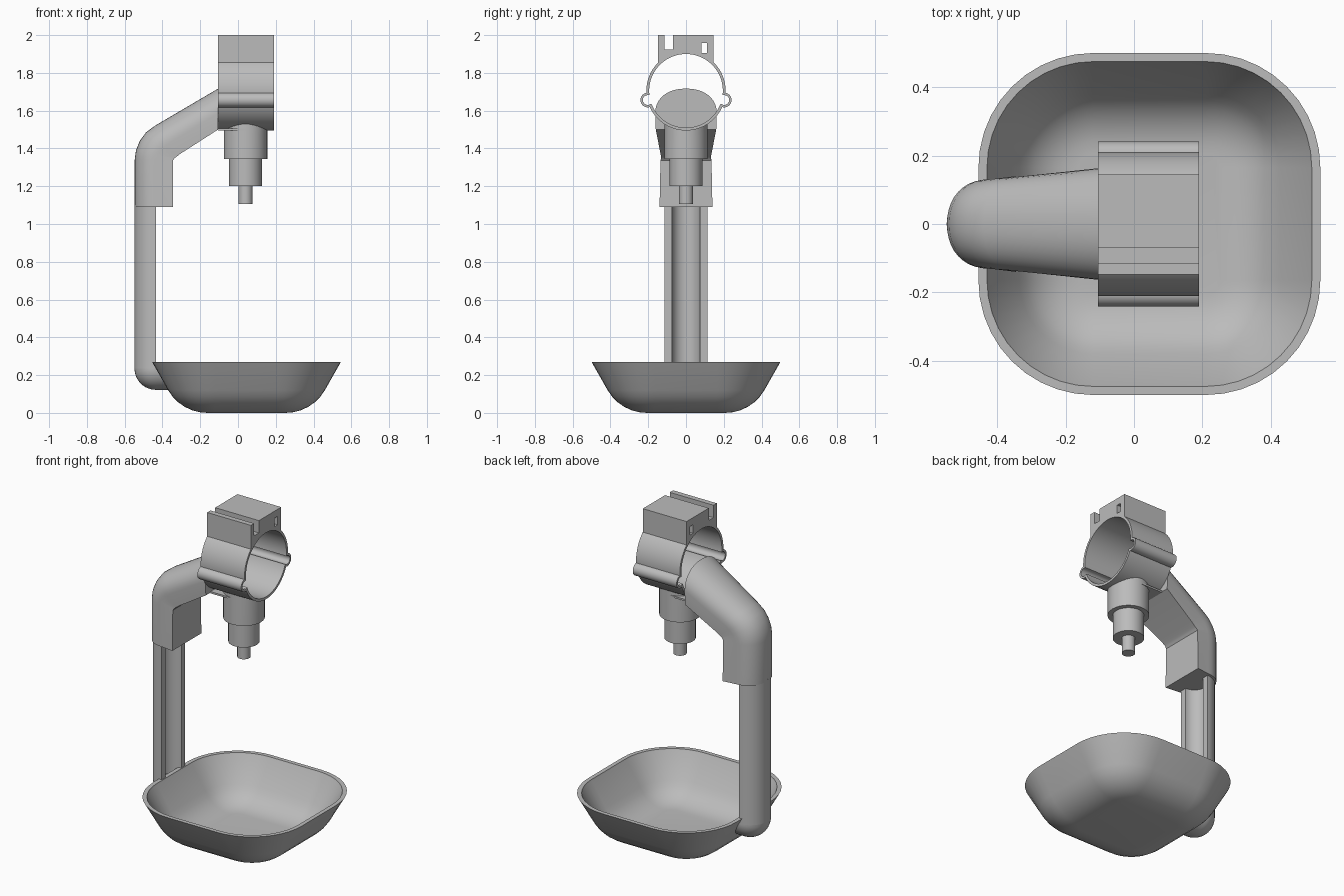
import bpy, bmesh, math

cube = bpy.data.objects.get("Cube")
if cube:
    bpy.data.objects.remove(cube, do_unlink=True)

mat = bpy.data.materials.new("grey_plastic")
mat.use_nodes = True
GREY = (0.5, 0.5, 0.5, 1)
mat.diffuse_color = GREY
mat.node_tree.nodes["Principled BSDF"].inputs["Base Color"].default_value = GREY


def loft(name, rings, cap_start=True, cap_end=True, angle=35):
    """Skin a list of closed rings that have equal point counts."""
    bm = bmesh.new()
    vs = [[bm.verts.new(p) for p in ring] for ring in rings]
    n = len(rings[0])
    for a, b in zip(vs, vs[1:]):
        for i in range(n):
            j = (i + 1) % n
            bm.faces.new((a[i], a[j], b[j], b[i]))
    if cap_start:
        bm.faces.new(vs[0][::-1])
    if cap_end:
        bm.faces.new(vs[-1])
    bmesh.ops.recalc_face_normals(bm, faces=bm.faces)
    me = bpy.data.meshes.new(name)
    bm.to_mesh(me)
    bm.free()
    me.materials.append(mat)
    ob = bpy.data.objects.new(name, me)
    bpy.context.collection.objects.link(ob)
    bpy.ops.object.select_all(action='DESELECT')
    ob.select_set(True)
    bpy.context.view_layer.objects.active = ob
    bpy.ops.object.shade_smooth_by_angle(angle=math.radians(angle))
    return ob


def arc(cu, cv, r, a0, a1, n):
    return [(cu + r * math.cos(math.radians(a0 + (a1 - a0) * i / n)),
             cv + r * math.sin(math.radians(a0 + (a1 - a0) * i / n))) for i in range(n + 1)]


CLAMP_X = (-0.105, 0.19)


def prism(name, yz):
    """Extrude a y-z outline along the clamp's length."""
    return loft(name, [[(x, y, z) for y, z in yz] for x in CLAMP_X])


def band(name, cy, cz, r_in, r_out, a0, a1, n):
    prism(name, arc(cy, cz, r_out, a0, a1, n) + arc(cy, cz, r_in, a1, a0, n))


def rect(name, y0, y1, z0, z1):
    prism(name, [(y0, z0), (y1, z0), (y1, z1), (y0, z1)])


# Bowl: rounded-square rings following the outer wall, rim and inner wall
def rounded_square(h, z):
    r = max(h - 0.165, 0.03)
    c = h - r
    pts = []
    for k, (sx, sy) in enumerate(((1, 1), (-1, 1), (-1, -1), (1, -1))):
        pts += arc(0.045 + sx * c, sy * c, r, 90 * k, 90 * k + 90, 10)
    return [(x, y, z) for x, y in pts]


outer = [(0.207 + 0.24 * math.sin(math.radians(a)), 0.24 * (1 - math.cos(math.radians(a))))
         for a in range(0, 61, 10)]
inner = [(0.207 + 0.2 * math.sin(math.radians(a)), 0.022 + 0.2 * (1 - math.cos(math.radians(a))))
         for a in range(60, -1, -10)]
loft("bowl", [rounded_square(h, z) for h, z in
              outer + [(0.5, 0.27), (0.475, 0.27), (0.472, 0.262)] + inner], angle=30)

# Upright: half-round channel open towards the bowl
TX, TR, TZ = -0.435, 0.113, 0.235
section = arc(TX, 0, TR, 90, 270, 20) + arc(TX, 0, 0.075, 270, 90, 20)
loft("upright_channel", [[(x, y, z) for x, y in section] for z in (TZ, 1.1)])

# Rounded foot of the upright, running into the bowl wall
foot = []
for a in range(0, 91, 10):
    c, s = math.cos(math.radians(a)), math.sin(math.radians(a))
    foot.append([(TX - u * c, y, TZ - u * s)
                 for y, u in arc(0, 0, TR, 0, 180, 20)])
foot.append([(-0.445 + (0.27 - (TZ - u)) * 0.577, y, TZ - u)
             for y, u in arc(0, 0, TR, 0, 180, 20)])
loft("upright_foot", foot)


# Arm: round-backed, flat-fronted section bending up to the clamp
def arm_ring(bx, bz, fx, fz, w_back, w_front):
    pts = [(1.0, w_front)]
    for i in range(21):
        t = math.pi * i / 20
        c, s = math.cos(t), math.sin(t)
        pts.append((0.6 * (1 - s ** 0.92),
                    w_back * math.copysign(abs(c) ** 0.92, c)))
    pts.append((1.0, -w_front))
    return [(bx + (fx - bx) * d, y, bz + (fz - bz) * d) for d, y in pts]


loft("arm", [arm_ring(*p) for p in (
    (-0.547, 1.09, -0.345, 1.09, 0.13, 0.14),
    (-0.547, 1.34, -0.345, 1.335, 0.13, 0.135),
    (-0.54, 1.39, -0.338, 1.345, 0.131, 0.133),
    (-0.52, 1.44, -0.33, 1.353, 0.132, 0.132),
    (-0.487, 1.485, -0.32, 1.36, 0.134, 0.133),
    (-0.44, 1.52, -0.305, 1.372, 0.136, 0.135),
    (-0.105, 1.717, -0.105, 1.5, 0.163, 0.16))], angle=30)

# Clamp ring: two arcs joined by hollow ears
CZ, RI, RO = 1.705, 0.195, 0.21
EAR = 13.5
band("clamp_upper_ring", 0, CZ, RI, RO, -EAR + 7, 180 + EAR - 7, 48)
band("clamp_lower_ring", 0, CZ, RI, RO, 180 + EAR + 7, 360 - EAR - 7, 40)
for side, mid in (("left", -EAR), ("right", 180 + EAR)):
    band("clamp_ear_" + side,
         0.208 * math.cos(math.radians(mid)), CZ + 0.208 * math.sin(math.radians(mid)),
         0.026, 0.039, mid - 108, mid + 108, 18)


# Clamp top: block with a through slot, and a separate front tab
def on_ring(y):
    return (y, CZ + math.sqrt(0.2025 ** 2 - y * y))


def ring_block(name, y0, y1, top):
    prism(name, [on_ring(y0 + (y1 - y0) * i / 10) for i in range(11)] + [(y1, top), (y0, top)])


ring_block("clamp_block", -0.07, 0.082, 2.0)
ring_block("clamp_block_slot_base", 0.082, 0.11, 1.905)
rect("clamp_block_slot_top", 0.082, 0.11, 1.957, 2.0)
ring_block("clamp_block_back", 0.11, 0.145, 2.0)
ring_block("clamp_slot_floor", -0.115, -0.07, 1.925)
ring_block("clamp_tab", -0.147, -0.115, 2.0)

# Small ledge between the arm and the valve
loft("valve_ledge", [[(x, y, z) for x, y in ((-0.105, -0.115), (0.04, -0.115),
                                            (0.04, 0.115), (-0.105, 0.115))]
                     for z in (1.495, 1.506)])

# Valve: stepped cylinders under the clamp, the top one shaped to the ring
VX = 0.04


def circle(r):
    return arc(VX, 0, r, 0, 348.75, 31)


loft("valve_body", [[(x, y, 1.345) for x, y in circle(0.115)],
                    [(x, y, CZ - math.sqrt(0.2025 ** 2 - y * y)) for x, y in circle(0.115)]],
     cap_end=False)
for name, r, z0, z1 in (("valve_neck", 0.087, 1.2, 1.35), ("valve_pin", 0.037, 1.105, 1.205)):
    loft(name, [[(x, y, z) for x, y in circle(r)] for z in (z0, z1)])
